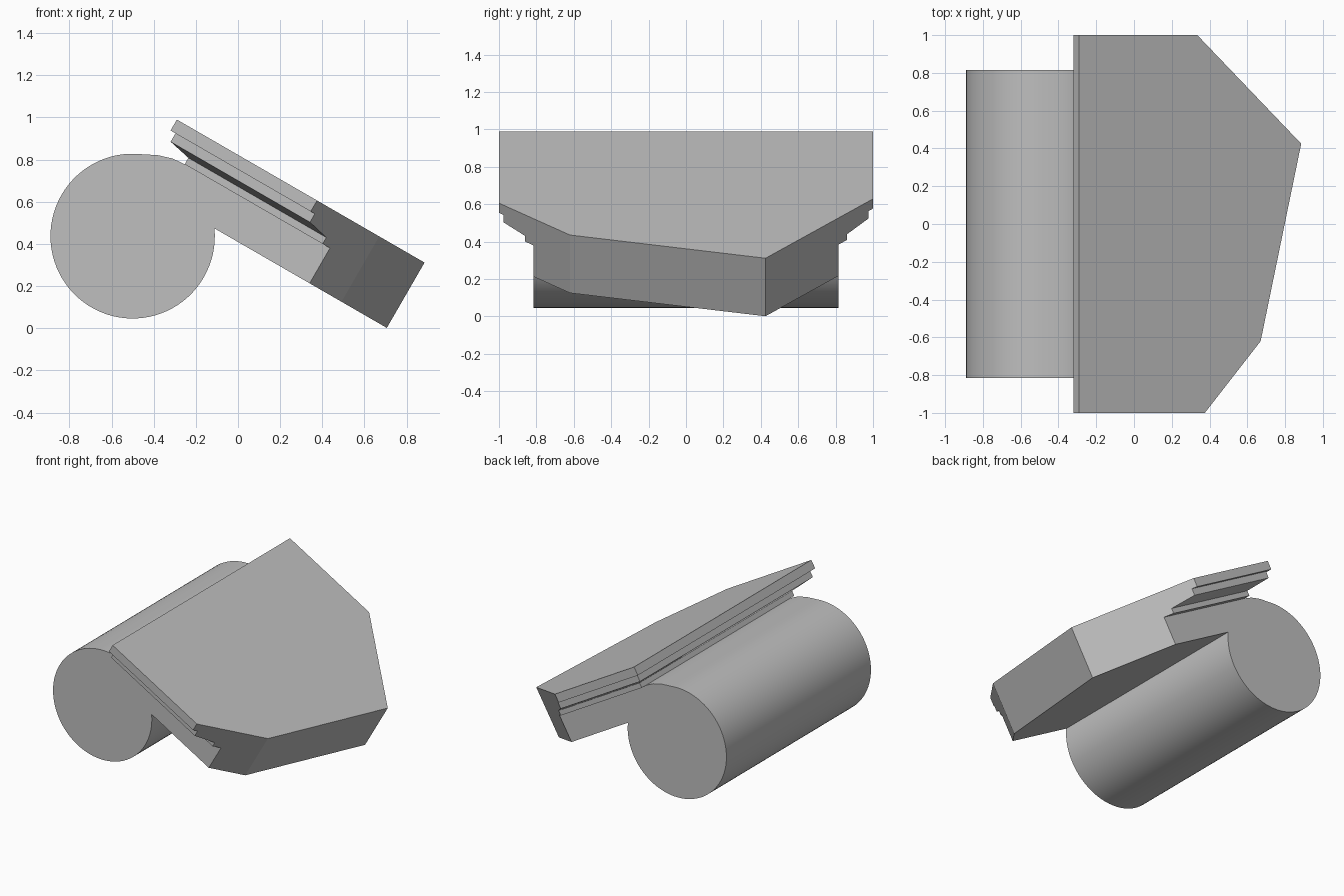
import bpy, bmesh
from math import sin, cos, radians
from mathutils import Matrix, Vector

cube = bpy.data.objects.get("Cube")
if cube:
    bpy.data.objects.remove(cube)

grey = bpy.data.materials.new("plain grey")
grey.use_nodes = True
colour = (0.52, 0.52, 0.52, 1)
grey.diffuse_color = colour
grey.node_tree.nodes["Principled BSDF"].inputs["Base Color"].default_value = colour

# Slab frame: u runs down the slope, y across, depth is measured below the top face
FRAME = Matrix.Translation((-0.29, 0, 0.99)) @ Matrix.Rotation(radians(30), 4, 'Y')
THICK = 0.358
FAR = 1.6
# Corners (u, y) of the pointed lower end
CORNERS = [(0.768, -1), (1.109, -0.62), (1.357, 0.425), (0.722, 1)]


def trim_and_finish(name, bm):
    """Cut the pointed end, place in the world, and make the object."""
    for (u0, y0), (u1, y1) in zip(CORNERS, CORNERS[1:]):
        bmesh.ops.bisect_plane(bm, geom=bm.verts[:] + bm.edges[:] + bm.faces[:],
                               plane_co=(u0, y0, 0), plane_no=(y1 - y0, u0 - u1, 0),
                               clear_outer=True)
        rim = [e for e in bm.edges if e.is_boundary]
        bmesh.ops.holes_fill(bm, edges=rim, sides=0)
    bmesh.ops.remove_doubles(bm, verts=bm.verts, dist=0.0001)
    bmesh.ops.recalc_face_normals(bm, faces=bm.faces)
    bm.transform(FRAME)
    mesh = bpy.data.meshes.new(name)
    bm.to_mesh(mesh)
    bm.free()
    mesh.materials.append(grey)
    obj = bpy.data.objects.new(name, mesh)
    bpy.context.collection.objects.link(obj)
    bpy.ops.object.select_all(action='DESELECT')
    obj.select_set(True)
    bpy.context.view_layer.objects.active = obj
    bpy.ops.object.shade_smooth_by_angle(angle=radians(25))


# Stepped lid: rectangular rings (upper end u, half width, depth)
rings = [(0, 1, 0), (0, 1, 0.06), (0.027, 0.975, 0.06), (0.027, 0.975, 0.106),
         (0.138, 0.86, 0.13), (0.138, 0.86, 0.165)]
bm = bmesh.new()
loops = []
for u, half, depth in rings:
    end = FAR - u
    loops.append([bm.verts.new((a, b, -depth)) for a, b in
                  ((u, -half), (end, -half), (end, half), (u, half))])
for upper, lower in zip(loops, loops[1:]):
    for i in range(4):
        j = (i + 1) % 4
        bm.faces.new((upper[i], upper[j], lower[j], lower[i]))
bm.faces.new(loops[0])
bm.faces.new(loops[-1])
trim_and_finish("stepped_lid", bm)

# Body: round barrel running into the sloping slab, as one extruded profile
profile = []
steps = 64
for i in range(steps + 1):
    a = radians(5.5 - 282 * i / steps)
    profile.append((-0.5 + 0.39 * cos(a), 0.437 + 0.391 * sin(a)))
profile += [(-0.38, 0.821), (-0.31, 0.805)]
to_slab = FRAME.inverted()
points = [to_slab @ Vector((x, 0, z)) for x, z in profile]
points = [(p.x, p.z) for p in points]
points += [(0.138, -0.165), (FAR, -0.165), (FAR, -THICK), (0.413, -THICK)]
bm = bmesh.new()
ends = [[bm.verts.new((u, y, w)) for u, w in points] for y in (-0.815, 0.815)]
for ring in ends:
    bm.faces.new(ring)
for i in range(len(points)):
    j = (i + 1) % len(points)
    bm.faces.new((ends[0][i], ends[0][j], ends[1][j], ends[1][i]))
trim_and_finish("barrel_body", bm)
